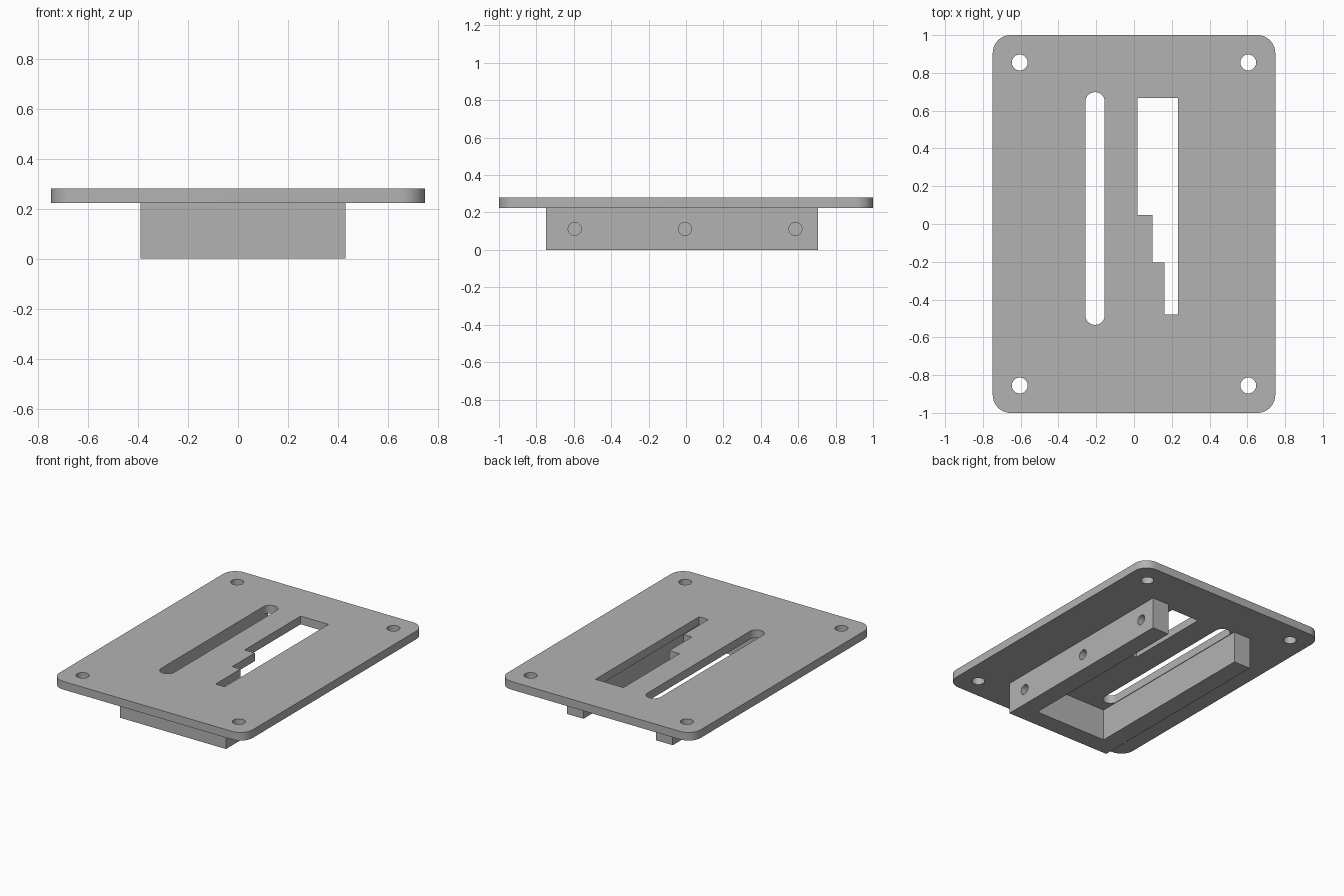
import bpy, bmesh
from math import sin, cos, pi, radians

cube = bpy.data.objects.get("Cube")
if cube:
    bpy.data.objects.remove(cube, do_unlink=True)

grey = bpy.data.materials.new("light grey")
grey.use_nodes = True
colour = (0.45, 0.45, 0.45, 1)
grey.diffuse_color = colour
grey.node_tree.nodes["Principled BSDF"].inputs["Base Color"].default_value = colour


def rounded(x0, x1, y0, y1, r, steps=12):
    """Outline of a rectangle with round corners (slot or circle when r is half a side)."""
    corners = [(x1 - r, y1 - r), (x0 + r, y1 - r), (x0 + r, y0 + r), (x1 - r, y0 + r)]
    pts = []
    for i, (cx, cy) in enumerate(corners):
        for k in range(steps + 1):
            a = (i + k / steps) * pi / 2
            p = (cx + r * cos(a), cy + r * sin(a))
            if not pts or abs(p[0] - pts[-1][0]) + abs(p[1] - pts[-1][1]) > 1e-5:
                pts.append(p)
    if abs(pts[0][0] - pts[-1][0]) + abs(pts[0][1] - pts[-1][1]) < 1e-5:
        pts.pop()
    return pts


def activate(ob):
    bpy.ops.object.select_all(action='DESELECT')
    ob.select_set(True)
    bpy.context.view_layer.objects.active = ob


def extruded(name, outlines, z0, z1):
    """Solid from an outer outline and any hole outlines."""
    curve = bpy.data.curves.new(name, 'CURVE')
    curve.dimensions = '2D'
    curve.fill_mode = 'BOTH'
    curve.extrude = (z1 - z0) / 2
    for pts in outlines:
        sp = curve.splines.new('POLY')
        sp.points.add(len(pts) - 1)
        for p, (x, y) in zip(sp.points, pts):
            p.co = (x, y, 0, 1)
        sp.use_cyclic_u = True
    ob = bpy.data.objects.new(name, curve)
    bpy.context.collection.objects.link(ob)
    ob.location.z = (z0 + z1) / 2
    activate(ob)
    bpy.ops.object.convert(target='MESH')
    ob = bpy.context.object
    bm = bmesh.new()
    bm.from_mesh(ob.data)
    bmesh.ops.remove_doubles(bm, verts=bm.verts, dist=1e-5)
    bmesh.ops.recalc_face_normals(bm, faces=bm.faces)
    bm.to_mesh(ob.data)
    bm.free()
    ob.data.materials.clear()
    ob.data.materials.append(grey)
    return ob


PLATE_Z, TOP_Z = 0.223, 0.28

# Plate with corner screw holes, a long slot and a stepped opening
r = 0.042
holes = [rounded(x - r, x + r, y - r, y + r, r, 8)
         for x in (-0.605, 0.605) for y in (-0.855, 0.855)]
slot = rounded(-0.257, -0.155, -0.534, 0.698, 0.051)
stepped = [(0.018, 0.667), (0.018, 0.047), (0.097, 0.047), (0.097, -0.203),
           (0.161, -0.203), (0.161, -0.478), (0.234, -0.478), (0.234, 0.667)]
plate = extruded("top_plate",
                 [rounded(-0.748, 0.748, -1, 1, 0.095), slot, stepped] + holes,
                 PLATE_Z, TOP_Z)

# U-shaped frame beneath: two rails joined by a front wall
x0, x1, y0, y1, t = -0.391, 0.43, -0.748, 0.705, 0.13
frame = extruded("under_frame",
                 [[(x0, y0), (x1, y0), (x1, y1), (x1 - t, y1), (x1 - t, y0 + t),
                   (x0 + t, y0 + t), (x0 + t, y1), (x0, y1)]], 0, PLATE_Z)

# Blind screw holes in the outer face of the left rail
for y in (-0.595, -0.005, 0.585):
    bpy.ops.mesh.primitive_cylinder_add(vertices=32, radius=0.035, depth=0.2,
                                        location=(x1, y, 0.112), rotation=(0, pi / 2, 0))
    cutter = bpy.context.object
    cutter.name = "hole_cutter"
    cutter.hide_render = True
    cutter.data.materials.append(grey)
    mod = frame.modifiers.new("screw_hole", 'BOOLEAN')
    mod.operation = 'DIFFERENCE'
    mod.solver = 'EXACT'
    mod.object = cutter
    activate(frame)
    bpy.ops.object.modifier_apply(modifier=mod.name)
    bpy.data.objects.remove(cutter, do_unlink=True)

for ob in (plate, frame):
    activate(ob)
    bpy.ops.object.shade_smooth_by_angle(angle=radians(30))
